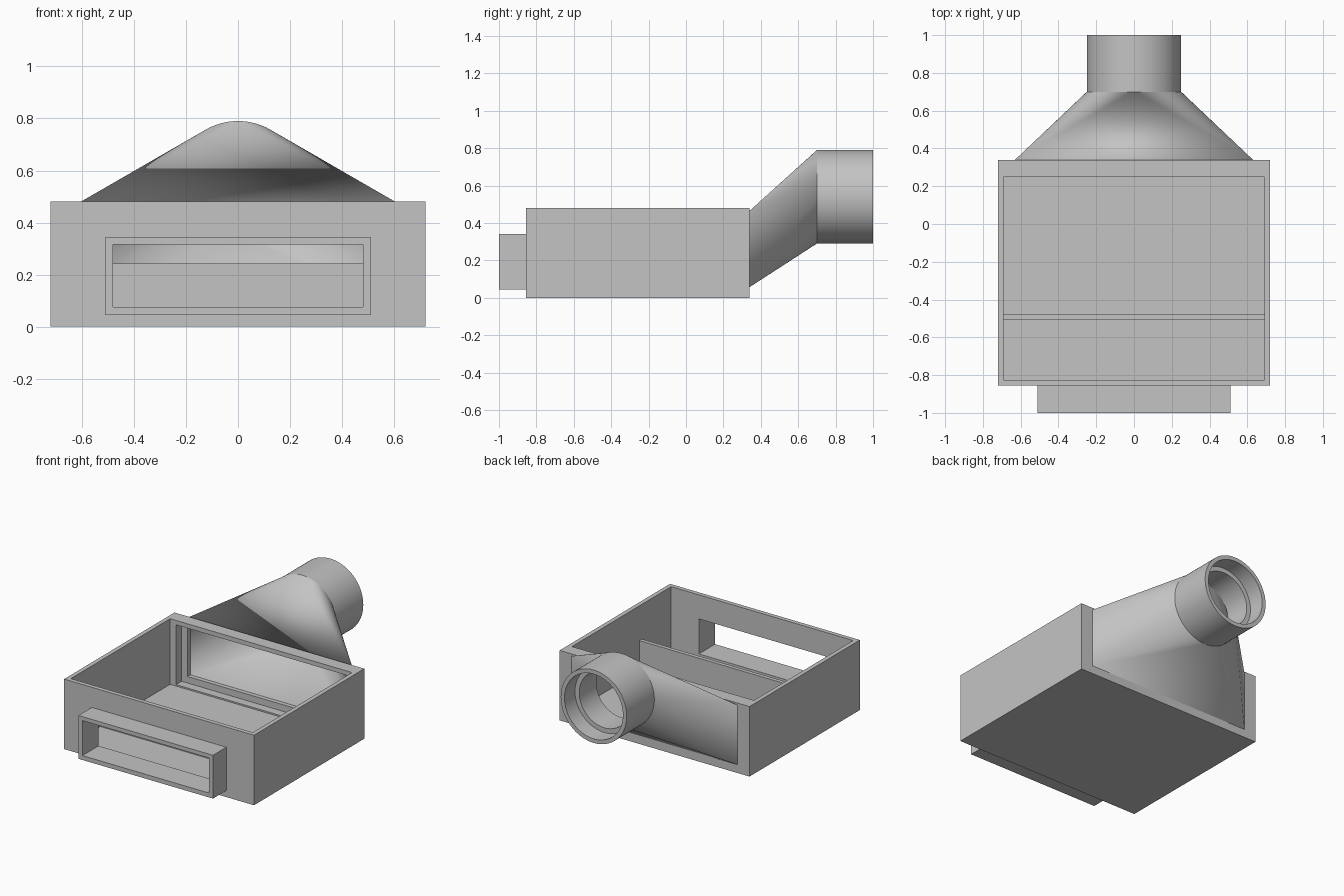
import bpy, bmesh, math

cube = bpy.data.objects.get("Cube")
if cube:
    bpy.data.objects.remove(cube, do_unlink=True)

grey = bpy.data.materials.new("light grey plastic")
grey.use_nodes = True
COLOR = (0.55, 0.55, 0.55, 1)
grey.diffuse_color = COLOR
grey.node_tree.nodes["Principled BSDF"].inputs["Base Color"].default_value = COLOR

SEG = 96
PIPE_Z = 0.54


def finish(name, bm, smooth=False):
    bmesh.ops.recalc_face_normals(bm, faces=bm.faces)
    mesh = bpy.data.meshes.new(name)
    bm.to_mesh(mesh)
    bm.free()
    mesh.materials.append(grey)
    obj = bpy.data.objects.new(name, mesh)
    bpy.context.collection.objects.link(obj)
    if smooth:
        bpy.ops.object.select_all(action="DESELECT")
        obj.select_set(True)
        bpy.context.view_layer.objects.active = obj
        bpy.ops.object.shade_smooth_by_angle(angle=math.radians(25))
    return obj


def box(name, half_x, y0, y1, z0, z1):
    bm = bmesh.new()
    bmesh.ops.create_cube(bm, size=1)
    for v in bm.verts:
        v.co = (v.co.x * 2 * half_x, (y0 + y1) / 2 + v.co.y * (y1 - y0),
                (z0 + z1) / 2 + v.co.z * (z1 - z0))
    return finish(name, bm)


def cut(obj, cutters):
    for c in cutters:
        mod = obj.modifiers.new(c.name, "BOOLEAN")
        mod.operation = "DIFFERENCE"
        mod.solver = "EXACT"
        mod.object = c
        bpy.context.view_layer.update()
        graph = bpy.context.evaluated_depsgraph_get()
        mesh = bpy.data.meshes.new_from_object(obj.evaluated_get(graph))
        obj.modifiers.clear()
        obj.data = mesh
        bpy.data.objects.remove(c, do_unlink=True)


def circle(bm, r, y):
    return [bm.verts.new((r * math.cos(a), y, PIPE_Z + r * math.sin(a)))
            for a in (2 * math.pi * i / SEG for i in range(SEG))]


def bridge(bm, a, b):
    for i in range(len(a)):
        j = (i + 1) % len(a)
        bm.faces.new((a[i], a[j], b[j], b[i]))


def rect_to_round(bm, rect, ring):
    # each corner fans out to its quarter of the circle
    quarter = SEG // 4
    for q, corner in enumerate(rect):
        for i in range(q * quarter, (q + 1) * quarter):
            bm.faces.new((corner, ring[i], ring[(i + 1) % SEG]))
        bm.faces.new((corner, ring[(q + 1) * quarter % SEG], rect[(q + 1) % 4]))


def rectangle(bm, half_x, y, z0, z1):
    return [bm.verts.new((sx * half_x, y, z))
            for sx, z in ((1, z1), (-1, z1), (-1, z0), (1, z0))]


# open-topped box: cavity, stepped seat in the thick back wall, front slot
body = box("box_body", 0.72, -0.855, 0.34, 0, 0.48)
cut(body, [
    box("cavity_cutter", 0.69, -0.825, 0.25, 0.03, 0.6),
    box("seat_cutter", 0.645, 0.2, 0.31, 0.04, 0.45),
    box("outlet_cutter", 0.60, 0.2, 0.4, 0.085, 0.437),
    box("slot_cutter", 0.48, -0.9, -0.8, 0.075, 0.315),
])

# rectangular inlet on the front
spout = box("inlet_spout", 0.51, -1, -0.855, 0.045, 0.342)
cut(spout, [box("spout_cutter", 0.48, -1.1, -0.7, 0.075, 0.315)])

# low wall across the inside
box("divider", 0.69, -0.507, -0.48, 0.03, 0.242)

# hollow transition from rectangle to round
bm = bmesh.new()
outer = rectangle(bm, 0.63, 0.34, 0.057, 0.465)
inner = rectangle(bm, 0.60, 0.34, 0.085, 0.437)
outer_ring = circle(bm, 0.25, 0.70)
inner_ring = circle(bm, 0.19, 0.70)
rect_to_round(bm, outer, outer_ring)
rect_to_round(bm, inner, inner_ring)
bridge(bm, outer, inner)
bridge(bm, outer_ring, inner_ring)
finish("transition_hood", bm, smooth=True)

# round outlet with a stepped socket
bm = bmesh.new()
profile = [(0.25, 0.70), (0.25, 1.0), (0.222, 1.0), (0.222, 0.885),
           (0.19, 0.885), (0.19, 0.70)]
rings = [circle(bm, r, y) for r, y in profile]
for k, ring in enumerate(rings):
    bridge(bm, ring, rings[(k + 1) % len(rings)])
finish("outlet_pipe", bm, smooth=True)
